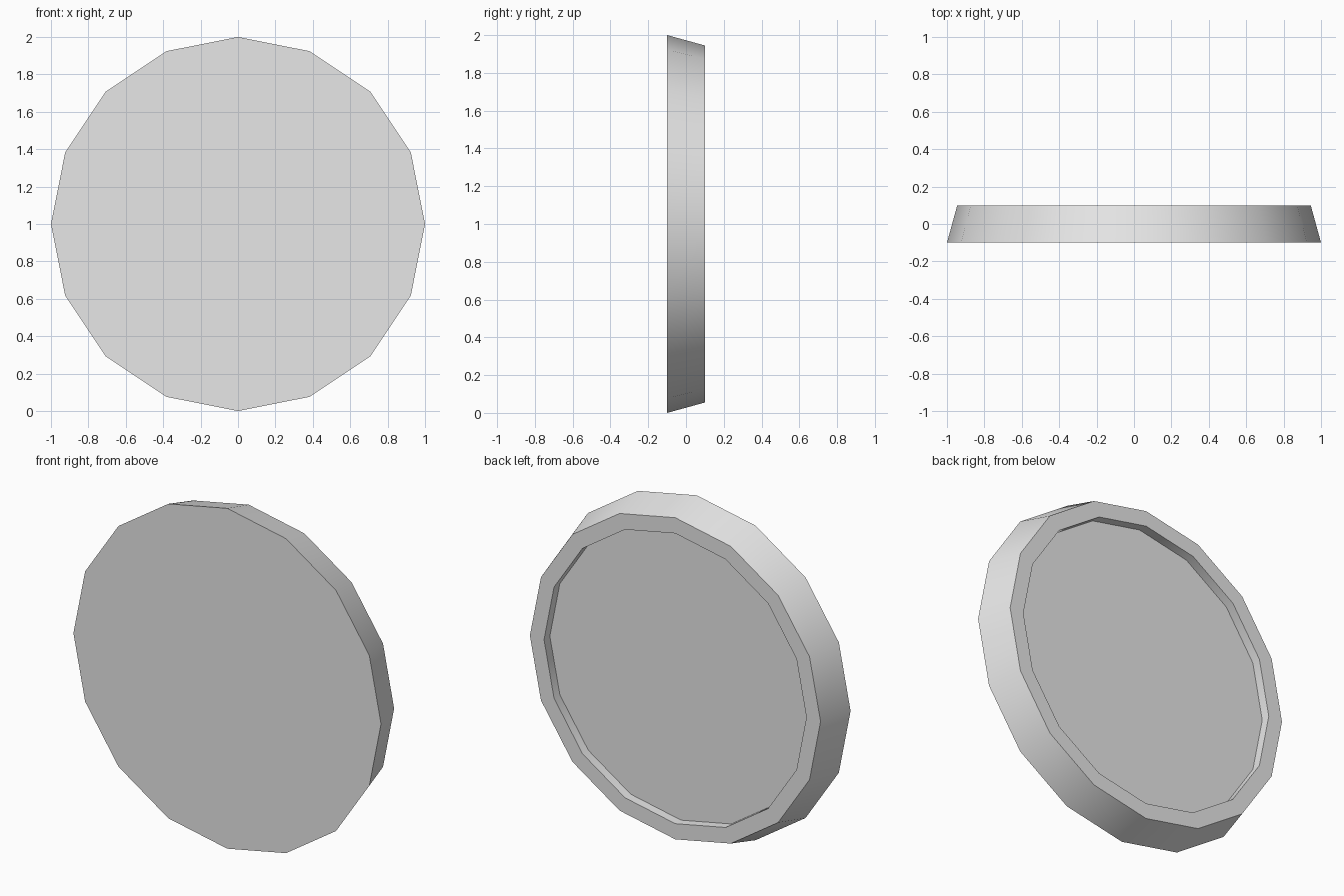
import bpy, bmesh
from math import cos, sin, tau

cube = bpy.data.objects.get("Cube")
if cube:
    bpy.data.objects.remove(cube, do_unlink=True)

SIDES = 16

grey = bpy.data.materials.new("light grey")
grey.use_nodes = True
colour = (0.8, 0.8, 0.8, 1)
grey.diffuse_color = colour
grey.node_tree.nodes["Principled BSDF"].inputs["Base Color"].default_value = colour

# Profile as (radius, y): front edge, back rim, rim lip, recessed floor
profile = [(1, -0.1), (0.945, 0.1), (0.853, 0.1), (0.853, 0.046)]

bm = bmesh.new()
rings = [[bm.verts.new((r * cos(tau * i / SIDES), y, 1 + r * sin(tau * i / SIDES)))
          for i in range(SIDES)] for r, y in profile]

# Tapered wall, rim and recess wall
for a, b in zip(rings, rings[1:]):
    for i in range(SIDES):
        j = (i + 1) % SIDES
        bm.faces.new((a[i], a[j], b[j], b[i]))

# Front face and recessed back floor
bm.faces.new(rings[0])
bm.faces.new(rings[-1])
bmesh.ops.recalc_face_normals(bm, faces=bm.faces)

mesh = bpy.data.meshes.new("round_lid")
bm.to_mesh(mesh)
bm.free()
mesh.materials.append(grey)
lid = bpy.data.objects.new("round_lid", mesh)
bpy.context.collection.objects.link(lid)

# Smooth sides, sharp rims
bpy.ops.object.select_all(action="DESELECT")
lid.select_set(True)
bpy.context.view_layer.objects.active = lid
bpy.ops.object.shade_smooth_by_angle(angle=0.6)
